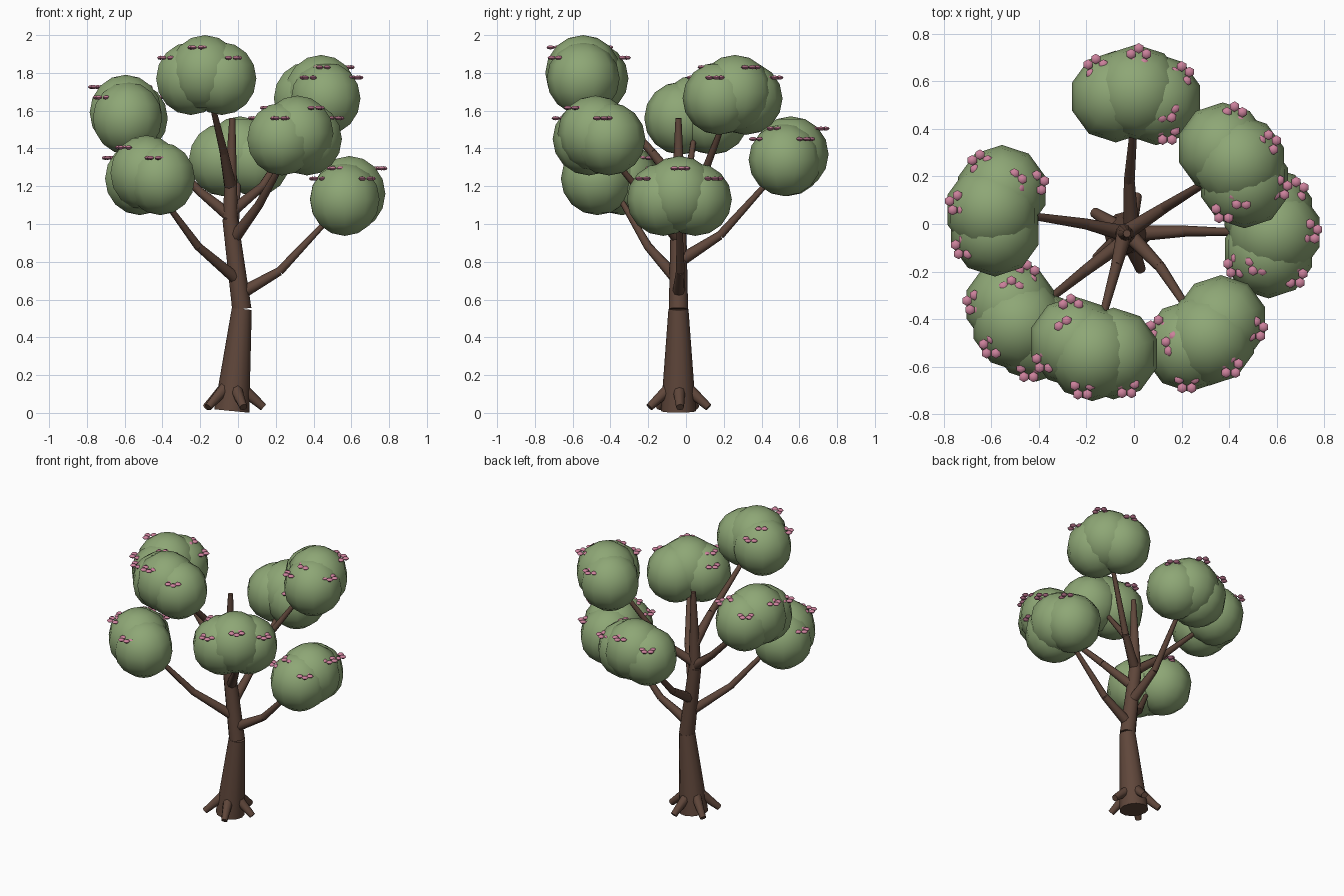
import bpy, bmesh
from math import radians, cos, sin, atan2
from mathutils import Vector, Matrix

cube = bpy.data.objects.get("Cube")
if cube:
    bpy.data.objects.remove(cube)


def material(name, rgb):
    m = bpy.data.materials.new(name)
    m.use_nodes = True
    m.diffuse_color = (*rgb, 1)
    m.node_tree.nodes["Principled BSDF"].inputs["Base Color"].default_value = (*rgb, 1)
    return m


bark = material("bark_brown", (0.115, 0.062, 0.043))
leaf = material("leaf_green", (0.27, 0.385, 0.18))
pink = material("blossom_pink", (0.6, 0.22, 0.33))


def finish(name, bm, mat):
    """Turn a bmesh into a smooth object whose hard edges stay sharp."""
    mesh = bpy.data.meshes.new(name)
    bm.to_mesh(mesh)
    bm.free()
    mesh.materials.append(mat)
    ob = bpy.data.objects.new(name, mesh)
    bpy.context.collection.objects.link(ob)
    bpy.ops.object.select_all(action='DESELECT')
    ob.select_set(True)
    bpy.context.view_layer.objects.active = ob
    bpy.ops.object.shade_smooth_by_angle(angle=radians(50))


def limb(bm, a, b, r1, r2, sides=8):
    """Tapered cylinder from a to b."""
    a, b = Vector(a), Vector(b)
    turn = (b - a).to_track_quat('Z', 'Y').to_matrix().to_4x4()
    bmesh.ops.create_cone(bm, cap_ends=True, segments=sides, radius1=r1, radius2=r2,
                          depth=(b - a).length,
                          matrix=Matrix.Translation((a + b) / 2) @ turn)


def ball(bm, centre, r, segs=10, rings=8, flat=1.0):
    bmesh.ops.create_uvsphere(bm, u_segments=segs, v_segments=rings, radius=r,
                              matrix=Matrix.Translation(centre) @ Matrix.Diagonal((1, 1, flat, 1)))


def polar(deg, r, z=0.0):
    return Vector((r * cos(radians(deg)), r * sin(radians(deg)), z))


# Trunk: three stacked tapering pieces
AXIS = Vector((-0.03, -0.04, 0))
bm = bmesh.new()
limb(bm, (-0.033, -0.04, 0.01), (0.02, -0.04, 0.55), 0.093, 0.053, 12)
limb(bm, (0.02, -0.04, 0.55), (-0.042, -0.04, 1.03), 0.051, 0.041, 12)
limb(bm, (-0.042, -0.04, 1.03), (-0.03, -0.04, 1.56), 0.041, 0.016, 12)
finish("trunk", bm, bark)

# Roots: five stubs around the base
bm = bmesh.new()
for i in range(5):
    deg = 3 + 72 * i
    limb(bm, AXIS + polar(deg, 0.05, 0.13), AXIS + polar(deg, 0.165, 0.03), 0.034, 0.021)
finish("roots", bm, bark)

# Branches with their crowns: (start height, elbow, crown centre)
CROWNS = {
    "left": (0.63, (0.22, -0.03, 0.75), (0.59, -0.035, 1.16)),
    "back_left": (1.06, (0.13, 0.07, 1.2), (0.44, 0.26, 1.695)),
    "back": (0.8, (-0.02, 0.18, 0.94), (0.01, 0.555, 1.37)),
    "right": (1.04, (-0.2, 0.0, 1.17), (-0.595, 0.06, 1.59)),
    "front_right": (0.7, (-0.21, -0.2, 0.88), (-0.485, -0.42, 1.27)),
    "front": (1.2, (-0.075, -0.18, 1.38), (-0.175, -0.545, 1.8)),
    "front_left": (0.92, (0.11, -0.18, 1.1), (0.315, -0.48, 1.48)),
}


def blossom(bm, centre):
    for i in range(5):
        ball(bm, centre + polar(18 + 72 * i, 0.034), 0.022, 6, 4, 0.5)


for name, (height, elbow, crown) in CROWNS.items():
    elbow, crown = Vector(elbow), Vector(crown)
    start = Vector((0.02 - 0.12 * (height - 0.55), AXIS.y, height))
    if height > 1:
        start.x = -0.04
    out = atan2(crown.y - AXIS.y, crown.x - AXIS.x) * 180 / 3.14159

    # Bent branch
    bm = bmesh.new()
    limb(bm, start, elbow, 0.034, 0.023)
    limb(bm, elbow, crown - polar(out, 0.06, 0.08), 0.023, 0.012)
    finish(name + "_branch", bm, bark)

    # Three overlapping leaf balls
    side_a = crown + polar(out + 90, 0.085) - polar(out, 0.025, 0.03)
    side_b = crown + polar(out - 90, 0.085) - polar(out, 0.025, 0.03)
    bm = bmesh.new()
    ball(bm, crown, 0.2)
    ball(bm, side_a, 0.193)
    ball(bm, side_b, 0.193)
    finish(name + "_leaves", bm, leaf)

    # Five blossoms resting on the leaf balls
    bm = bmesh.new()
    for centre, turn, lift in ((crown, 0, 0.135), (crown, -118, 0.135), (side_a, 38, 0.11),
                               (side_b, -42, 0.11), (side_b, -158, 0.11)):
        blossom(bm, centre + polar(out + turn, 0.15, lift))
    finish(name + "_blossoms", bm, pink)
